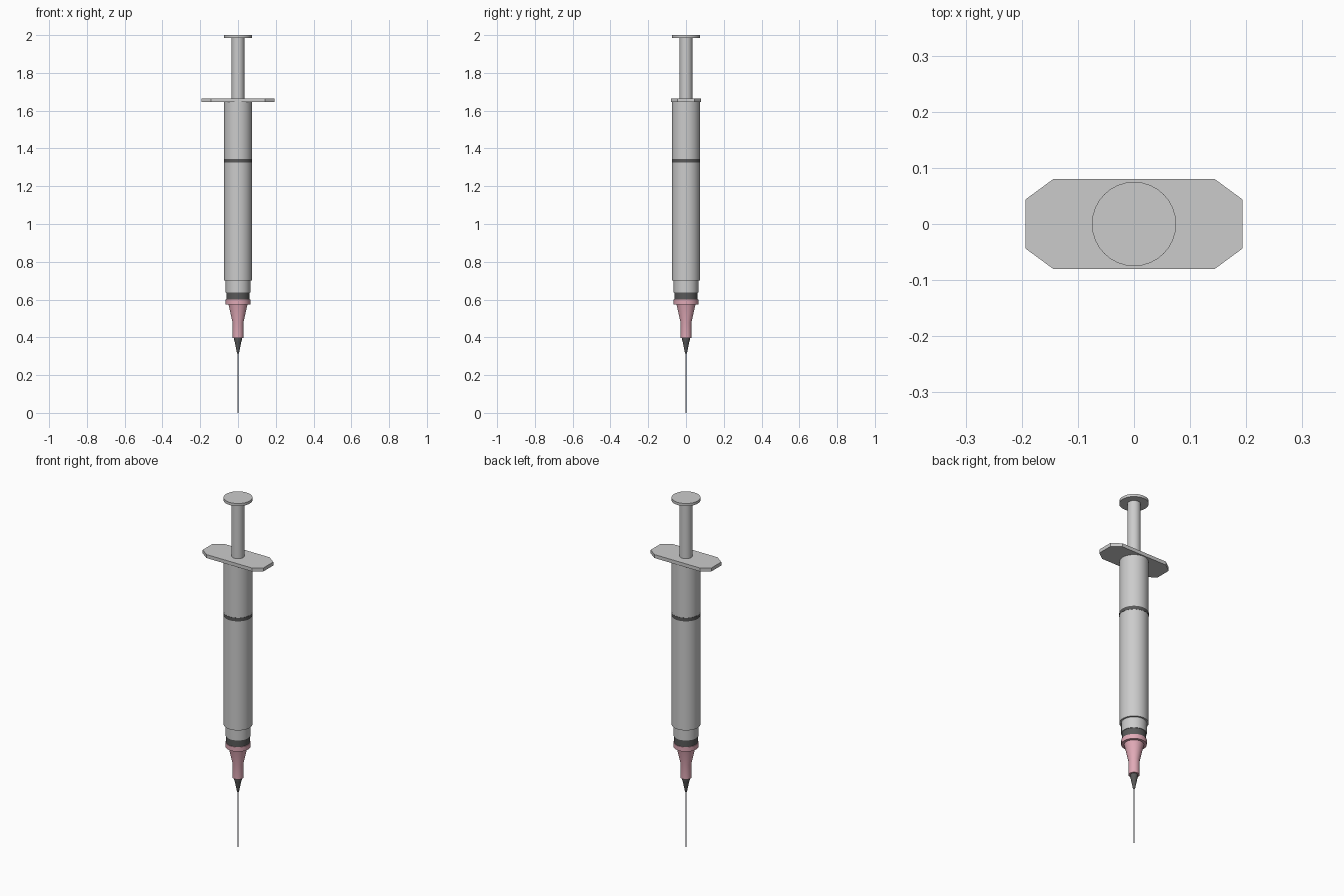
import bpy, bmesh, math

if "Cube" in bpy.data.objects:
    bpy.data.objects.remove(bpy.data.objects["Cube"])


def material(name, rgb):
    m = bpy.data.materials.new(name)
    m.diffuse_color = (*rgb, 1)
    m.use_nodes = True
    m.node_tree.nodes["Principled BSDF"].inputs["Base Color"].default_value = m.diffuse_color
    return m


pink = material("pink_plastic", (0.75, 0.40, 0.47))
dark = material("dark_rubber", (0.10, 0.10, 0.10))
steel = material("needle_steel", (0.35, 0.36, 0.42))


def finish(name, bm, mat=None, smooth=True):
    bmesh.ops.recalc_face_normals(bm, faces=bm.faces)
    me = bpy.data.meshes.new(name)
    bm.to_mesh(me)
    bm.free()
    ob = bpy.data.objects.new(name, me)
    bpy.context.collection.objects.link(ob)
    if mat:
        me.materials.append(mat)
    if smooth:
        bpy.ops.object.select_all(action='DESELECT')
        ob.select_set(True)
        bpy.context.view_layer.objects.active = ob
        bpy.ops.object.shade_smooth_by_angle(angle=math.radians(30))
    return ob


def lathe(name, profile, mat=None, n=32):
    """Closed solid turned around z from (radius, height) points."""
    bm = bmesh.new()
    rings = [[bm.verts.new((r * math.cos(2 * math.pi * i / n),
                            r * math.sin(2 * math.pi * i / n), z))
              for i in range(n)] for r, z in profile]
    for a, b in zip(rings, rings[1:]):
        for i in range(n):
            j = (i + 1) % n
            bm.faces.new((a[i], a[j], b[j], b[i]))
    bm.faces.new(rings[0])
    bm.faces.new(rings[-1])
    return finish(name, bm, mat)


# Needle with its dark collar
lathe("needle", [(0.0035, 0), (0.0035, 0.34)], steel, 12)
lathe("needle_collar", [(0.005, 0.315), (0.017, 0.375), (0.02, 0.385), (0.02, 0.40)], dark)

# Pink hub
lathe("needle_hub", [(0.028, 0.397), (0.029, 0.48), (0.05, 0.574),
                     (0.065, 0.574), (0.065, 0.60)], pink)

# Seal, neck and barrel
lathe("seal_ring", [(0.062, 0.60), (0.062, 0.638)], dark)
lathe("barrel_neck", [(0.065, 0.638), (0.065, 0.70)])
lathe("barrel", [(0.0745, 0.70), (0.0745, 1.65)])
lathe("marker_band", [(0.0752, 1.325), (0.0752, 1.345)], dark)

# Finger flange: octagonal plate
bm = bmesh.new()
quarter = [(0.193, 0.044), (0.144, 0.08)]
outline = (quarter + [(-x, y) for x, y in reversed(quarter)]
           + [(-x, -y) for x, y in quarter] + [(x, -y) for x, y in reversed(quarter)])
face = bm.faces.new([bm.verts.new((x, y, 1.645)) for x, y in outline])
ext = bmesh.ops.extrude_face_region(bm, geom=[face], use_keep_orig=True)
bmesh.ops.translate(bm, vec=(0, 0, 0.02),
                    verts=[g for g in ext["geom"] if isinstance(g, bmesh.types.BMVert)])
finish("finger_flange", bm, smooth=False)

# Plunger
lathe("plunger_rod", [(0.034, 1.655), (0.034, 1.99)])
lathe("plunger_cap", [(0.075, 1.985), (0.075, 2.0)])
